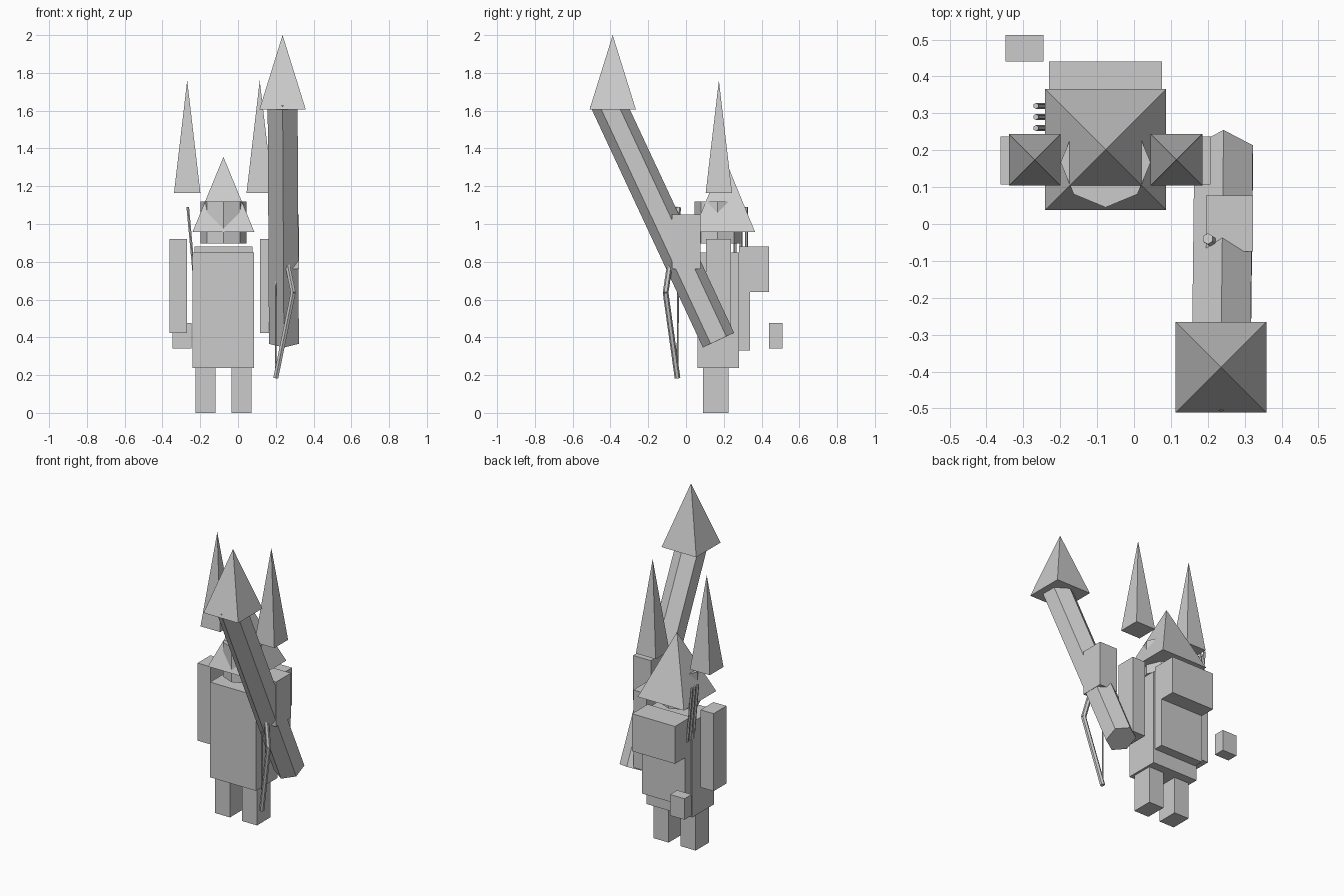
import bpy, bmesh, math
from mathutils import Vector

if "Cube" in bpy.data.objects:
    bpy.data.objects.remove(bpy.data.objects["Cube"])

grey = bpy.data.materials.new("plain_grey")
grey.diffuse_color = (0.6, 0.6, 0.6, 1)
grey.use_nodes = True
grey.node_tree.nodes["Principled BSDF"].inputs["Base Color"].default_value = grey.diffuse_color


def solid(name, base, top):
    """Flat-faced solid between a base ring and a top ring, or a single apex."""
    bm = bmesh.new()
    b = [bm.verts.new(p) for p in base]
    t = [bm.verts.new(p) for p in top]
    n = len(b)
    bm.faces.new(b)
    if len(t) > 1:
        bm.faces.new(t)
    for i in range(n):
        j = (i + 1) % n
        if len(t) > 1:
            bm.faces.new((b[i], b[j], t[j], t[i]))
        else:
            bm.faces.new((b[i], b[j], t[0]))
    bmesh.ops.recalc_face_normals(bm, faces=bm.faces)
    me = bpy.data.meshes.new(name)
    bm.to_mesh(me)
    bm.free()
    me.materials.append(grey)
    ob = bpy.data.objects.new(name, me)
    bpy.context.collection.objects.link(ob)
    return ob


def rect(x0, x1, y0, y1, z):
    return [(x0, y0, z), (x1, y0, z), (x1, y1, z), (x0, y1, z)]


def box(name, x0, x1, y0, y1, z0, z1):
    return solid(name, rect(x0, x1, y0, y1, z0), rect(x0, x1, y0, y1, z1))


def pyramid(name, cx, cy, half, z0, z1):
    return solid(name, rect(cx - half, cx + half, cy - half, cy + half, z0), [(cx, cy, z1)])


def rod(name, p0, p1, r, sides=6):
    """Prism between two points, with one corner turned towards y."""
    p0, p1 = Vector(p0), Vector(p1)
    d = (p1 - p0).normalized()
    y = Vector((0, 1, 0))
    u = (y - d * y.dot(d)).normalized()
    v = d.cross(u)
    ring = [(u * math.cos(a) + v * math.sin(a)) * r
            for a in (2 * math.pi * i / sides for i in range(sides))]
    return solid(name, [p0 + q for q in ring], [p1 + q for q in ring])


CX = -0.077  # centre line of the figure

# Body, head and hat
box("torso", CX - 0.163, CX + 0.163, 0.06, 0.28, 0.237, 0.848)
rod("head", (CX, 0.167, 0.897), (CX, 0.167, 1.118), 0.122, 8)
pyramid("hat", CX, 0.202, 0.164, 0.957, 1.355)

# Paired legs, arms and horn spikes
for s, side in ((-1, "left"), (1, "right")):
    x = CX + s * 0.096
    box(side + "_leg", x - 0.053, x + 0.053, 0.09, 0.225, 0, 0.237)
    x = CX + s * 0.239
    box(side + "_arm", x - 0.046, x + 0.046, 0.107, 0.237, 0.422, 0.92)
    pyramid(side + "_horn", CX + s * 0.192, 0.174, 0.07, 1.163, 1.76)

# Pack on the back
box("upper_pack", CX - 0.153, CX + 0.153, 0.28, 0.44, 0.64, 0.88)
box("lower_pack", CX - 0.153, CX + 0.153, 0.28, 0.34, 0.33, 0.64)

# Hands
box("left_hand", -0.348, -0.245, 0.44, 0.512, 0.34, 0.475)
box("right_hand", 0.195, 0.322, -0.075, 0.077, 0.763, 1.05)

# Tilted launcher shaft with pointed tip
rod("shaft", (0.243, 0.172, 0.385), (0.236, -0.425, 1.664), 0.0915)
pyramid("shaft_tip", 0.236, -0.388, 0.123, 1.605, 2.0)

# Bow
low, mid, high = (0.2, -0.045, 0.185), (0.292, -0.108, 0.637), (0.2, -0.04, 1.088)
rod("lower_bow_limb", low, mid, 0.015)
rod("upper_bow_limb", high, mid, 0.015)
rod("bow_string", low, high, 0.005)

# Arrows beside the pack
for i in range(3):
    y = 0.26 + i * 0.03
    rod(f"arrow_{i + 1}", (-0.234, y, 0.74), (-0.266, y, 1.09), 0.008)
